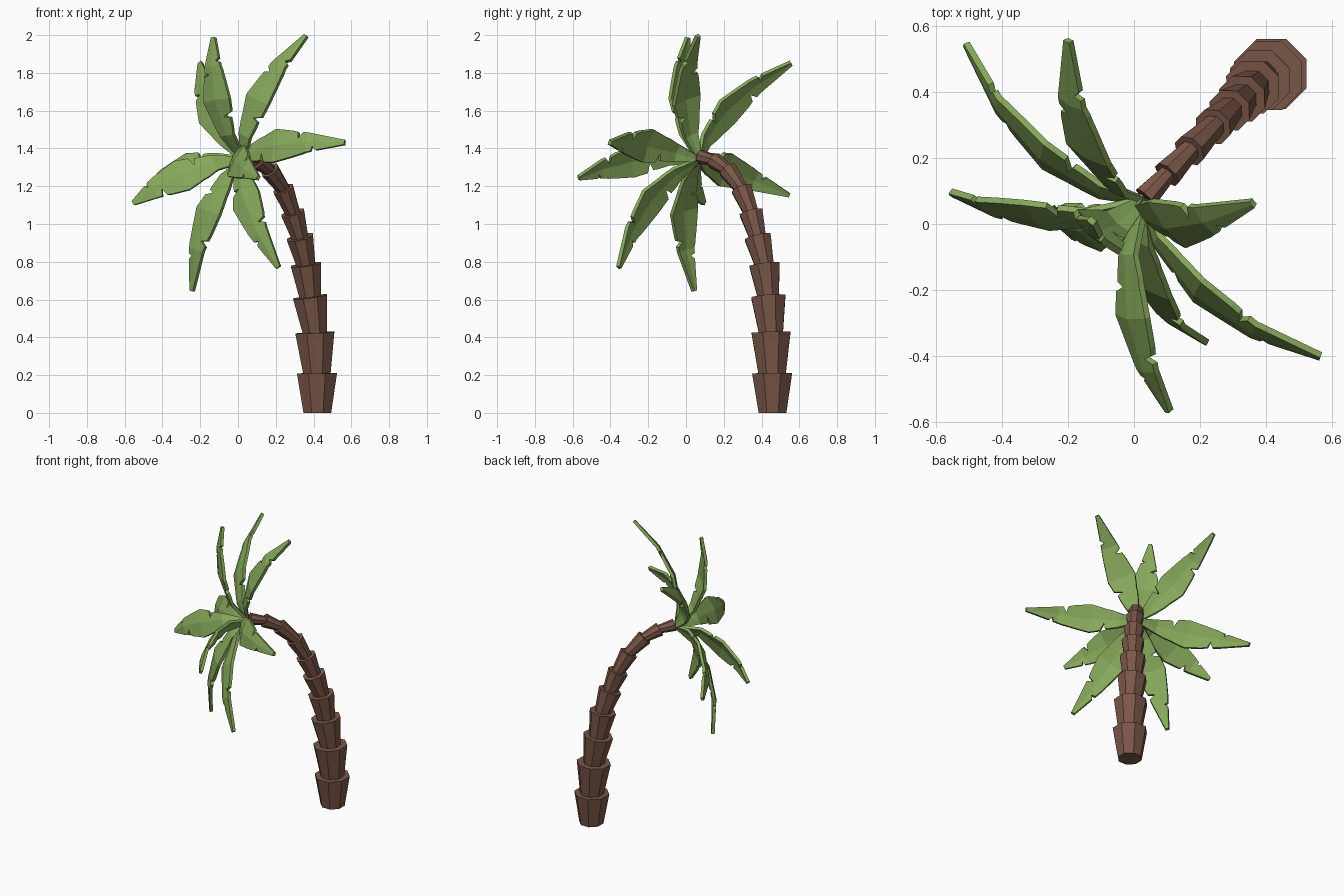
import bpy, bmesh, math
from mathutils import Vector

if "Cube" in bpy.data.objects:
    bpy.data.objects.remove(bpy.data.objects["Cube"])


def material(name, rgb):
    m = bpy.data.materials.new(name)
    m.diffuse_color = (*rgb, 1)
    m.use_nodes = True
    m.node_tree.nodes["Principled BSDF"].inputs["Base Color"].default_value = m.diffuse_color
    return m


BARK = material("bark brown", (0.195, 0.094, 0.065))
LEAF = material("leaf green", (0.24, 0.39, 0.105))


def make_object(name, bm, mat):
    bmesh.ops.recalc_face_normals(bm, faces=bm.faces)
    me = bpy.data.meshes.new(name)
    bm.to_mesh(me)
    bm.free()
    me.materials.append(mat)
    ob = bpy.data.objects.new(name, me)
    bpy.context.collection.objects.link(ob)
    return ob


# Trunk: stacked eight-sided cups along a bending path (x, y, z, top radius)
PATH = [(.42, .458, 0, 0), (.418, .456, .21, .115), (.407, .45, .425, .112),
        (.382, .436, .615, .098), (.36, .415, .785, .087), (.328, .38, .93, .076),
        (.29, .345, 1.06, .067), (.24, .295, 1.185, .059), (.168, .222, 1.285, .052),
        (.10, .15, 1.335, .046), (.035, .08, 1.355, .04)]


def ring(bm, centre, axis, radius):
    q = Vector((0, 0, 1)).rotation_difference(axis)
    verts = []
    for i in range(8):
        a = math.pi / 8 + i * math.pi / 4
        verts.append(bm.verts.new(centre + q @ Vector((math.cos(a), math.sin(a), 0)) * radius))
    return verts


bm = bmesh.new()
for p, q in zip(PATH, PATH[1:]):
    a, b = Vector(p[:3]), Vector(q[:3])
    axis = (b - a).normalized()
    start = a if p[2] == 0 else a - axis * 0.01
    up = Vector((0, 0, 1)) if p[2] == 0 else axis
    low = ring(bm, start, up, q[3] * 0.69)
    high = ring(bm, b, axis, q[3])
    for i in range(8):
        j = (i + 1) % 8
        bm.faces.new((low[i], low[j], high[j], high[i]))
    bm.faces.new(low[::-1])
    bm.faces.new(high)
make_object("trunk", bm, BARK)

# Crown frame: leaves fan around the tilted end of the trunk
CROWN = Vector((.03, .07, 1.34))
AXIS = Vector((-.672, -.672, .31)).normalized()
SIDE = Vector((-1, 1, 0)).normalized()
UP = SIDE.cross(AXIS).normalized()
if UP.z < 0:
    UP = -UP

# Leaf outline: fraction of length, half width left, half width right (with tears)
OUTLINE = [(0, .015, .015), (.16, .048, .045), (.25, .066, .058), (.29, .07, .06),
           (.305, .072, .022), (.335, .078, .075), (.44, .095, .09), (.60, .074, .072),
           (.645, .064, .066), (.66, .025, .064), (.69, .06, .061), (.73, .055, .053),
           (.765, .05, .048), (.775, .048, .022), (.80, .044, .042), (1, .012, .012)]
# Leaf bend: fraction of length, distance from crown axis, height along the axis
OUTER = [(0, 0, 0), (.16, .12, .07), (.44, .32, .105), (.73, .53, .073), (1, .735, -.014)]
INNER = [(0, 0, 0), (.16, .09, .15), (.44, .246, .267), (.73, .41, .328), (1, .56, .348)]
LOW = [(0, 0, 0), (.16, .10, .14), (.44, .262, .235), (.73, .42, .29), (1, .56, .305)]


def along(bend, f):
    for (f0, r0, a0), (f1, r1, a1) in zip(bend, bend[1:]):
        if f <= f1:
            t = (f - f0) / (f1 - f0)
            return r0 + (r1 - r0) * t, a0 + (a1 - a0) * t


def leaf(name, angle, bend, scale, roll=0):
    c, s = math.cos(math.radians(angle)), math.sin(math.radians(angle))
    radial, tangent = SIDE * c + UP * s, UP * c - SIDE * s
    across = tangent * math.cos(math.radians(roll)) + AXIS * math.sin(math.radians(roll))
    bm = bmesh.new()
    rows = []
    for f, left, right in OUTLINE:
        r, a = along(bend, f)
        mid = CROWN + radial * r * scale + AXIS * a
        rows.append([bm.verts.new(mid + across * w - AXIS * abs(w) * 0.14)
                     for w in (-left, 0, right)])
    for p, q in zip(rows, rows[1:]):
        for i in (0, 1):
            bm.faces.new((p[i], p[i + 1], q[i + 1], q[i]))
    ob = make_object(name, bm, LEAF)
    mod = ob.modifiers.new("thickness", "SOLIDIFY")
    mod.thickness = 0.02
    mod.offset = 0


# Six outer leaves and three inner leaves (angle, length scale)
for i, (angle, k) in enumerate(((-15, 1.01), (47, 1.01), (109, 1), (172, .98), (234, 1), (283.5, 1.015))):
    leaf(f"outer_leaf_{i + 1}", angle, OUTER, k)
leaf("inner_leaf_top", 83, INNER, 1.02)
leaf("inner_leaf_right", 203, INNER, .98)
leaf("inner_leaf_left", 321.5, LOW, .98, 15)
